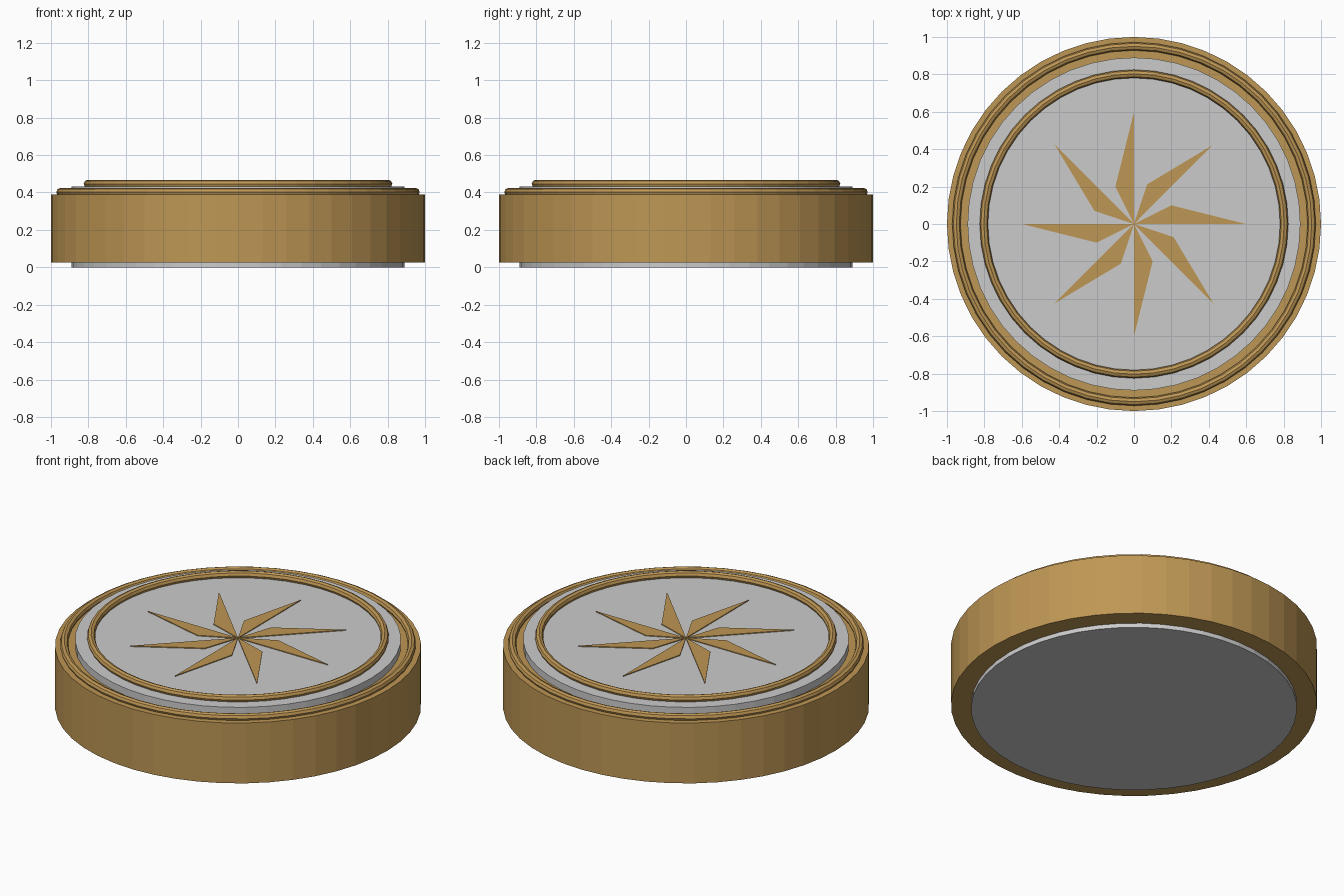
import bpy, bmesh
from math import cos, sin, pi, tau

if "Cube" in bpy.data.objects:
    bpy.data.objects.remove(bpy.data.objects["Cube"])

SIDES = 48

brass = bpy.data.materials.new("brass")
brass.diffuse_color = (0.52, 0.31, 0.09, 1)
brass.use_nodes = True
brass.node_tree.nodes["Principled BSDF"].inputs["Base Color"].default_value = brass.diffuse_color


def finish(bm, name, mat=None):
    bmesh.ops.recalc_face_normals(bm, faces=bm.faces)
    mesh = bpy.data.meshes.new(name)
    bm.to_mesh(mesh)
    bm.free()
    obj = bpy.data.objects.new(name, mesh)
    bpy.context.collection.objects.link(obj)
    if mat:
        mesh.materials.append(mat)
    return obj


def ring(name, profile, mat):
    """Revolve a closed (radius, z) profile around z."""
    bm = bmesh.new()
    loops = [[bm.verts.new((r * cos(tau * i / SIDES), r * sin(tau * i / SIDES), z))
              for r, z in profile] for i in range(SIDES)]
    n = len(profile)
    for i in range(SIDES):
        a, b = loops[i], loops[(i + 1) % SIDES]
        for j in range(n):
            k = (j + 1) % n
            bm.faces.new((a[j], b[j], b[k], a[k]))
    return finish(bm, name, mat)


def bead(name, radius, z, thick):
    profile = [(radius + thick * cos(tau * j / 8), z + thick * sin(tau * j / 8))
               for j in range(8)]
    return ring(name, profile, brass)


# Grey inner disc, passing right through the rim
bpy.ops.mesh.primitive_cylinder_add(vertices=SIDES, radius=0.89, depth=0.433,
                                    location=(0, 0, 0.2165), rotation=(0, 0, pi / 2))
bpy.context.object.name = "inner_disc"

# Brass outer rim and the two raised beads
ring("outer_rim", [(0.888, 0.026), (1, 0.026), (1, 0.39), (0.888, 0.39)], brass)
bead("outer_bead", 0.95, 0.402, 0.022)
bead("inner_bead", 0.803, 0.446, 0.022)

# Eight-bladed pinwheel inlay, just proud of the disc
bm = bmesh.new()
for i in range(8):
    a = i * pi / 4
    c, s = cos(a), sin(a)
    outline = [(0, 0), (0.6, 0), (0.2, 0.1)]
    low, high = ([bm.verts.new((x * c - y * s, x * s + y * c, z)) for x, y in outline]
                 for z in (0.43, 0.438))
    bm.faces.new(high)
    bm.faces.new(low[::-1])
    for j in range(3):
        k = (j + 1) % 3
        bm.faces.new((low[j], low[k], high[k], high[j]))
finish(bm, "pinwheel_inlay", brass)
